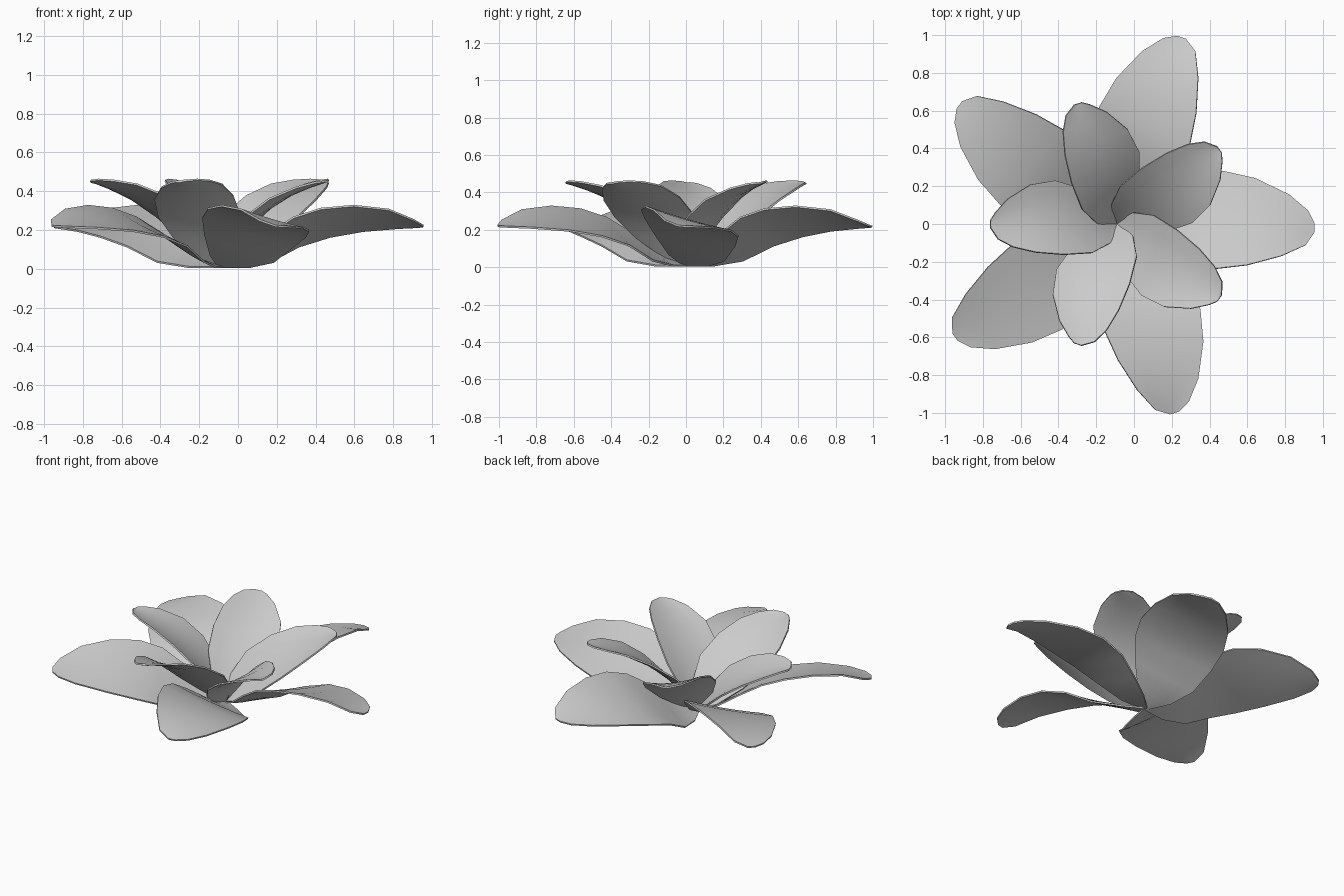
import bpy, bmesh, math
from mathutils import Vector

if "Cube" in bpy.data.objects:
    bpy.data.objects.remove(bpy.data.objects["Cube"])

CENTRE = Vector((-0.09, 0.0, 0.0))
ACROSS = 6

# Rows from base to tip: left edge (along, out, height), right edge (along, out, height)
OUTER = [
    ((0.00, 0.015, 0.008), (0.00, -0.015, 0.012)),
    ((0.11, 0.12, 0.008), (0.11, -0.09, 0.07)),
    ((0.25, 0.21, 0.035), (0.25, -0.165, 0.18)),
    ((0.40, 0.27, 0.115), (0.38, -0.215, 0.265)),
    ((0.56, 0.288, 0.165), (0.52, -0.23, 0.31)),
    ((0.73, 0.252, 0.195), (0.69, -0.208, 0.325)),
    ((0.91, 0.168, 0.21), (0.87, -0.158, 0.305)),
    ((1.01, 0.085, 0.215), (1.00, -0.098, 0.25)),
    ((1.045, 0.02, 0.218), (1.045, -0.03, 0.222)),
]
INNER = [
    ((0.00, 0.02, 0.035), (0.00, -0.012, 0.012)),
    ((0.035, 0.10, 0.15), (0.07, -0.09, 0.05)),
    ((0.13, 0.152, 0.275), (0.20, -0.19, 0.16)),
    ((0.28, 0.162, 0.375), (0.33, -0.23, 0.27)),
    ((0.43, 0.15, 0.435), (0.46, -0.208, 0.36)),
    ((0.55, 0.122, 0.455), (0.58, -0.132, 0.42)),
    ((0.63, 0.08, 0.46), (0.645, -0.06, 0.445)),
    ((0.67, 0.02, 0.455), (0.67, -0.02, 0.45)),
]


def petal(name, rows, angle, cup):
    """Sheet lofted between two edge curves, then given a thin rim."""
    bm = bmesh.new()
    grid = []
    for left, right in rows:
        a, b = Vector(left), Vector(right)
        line = []
        for j in range(ACROSS + 1):
            t = j / ACROSS
            p = a.lerp(b, t)
            p.z -= cup * (a - b).length * 4 * t * (1 - t)
            p.z = max(p.z, 0.006)
            line.append(bm.verts.new(p))
        grid.append(line)
    for r0, r1 in zip(grid, grid[1:]):
        for j in range(ACROSS):
            bm.faces.new((r0[j], r0[j + 1], r1[j + 1], r1[j]))
    bmesh.ops.recalc_face_normals(bm, faces=bm.faces)
    mesh = bpy.data.meshes.new(name)
    bm.to_mesh(mesh)
    bm.free()
    ob = bpy.data.objects.new(name, mesh)
    bpy.context.collection.objects.link(ob)
    ob.location = CENTRE
    ob.rotation_euler.z = angle
    rim = ob.modifiers.new("thickness", 'SOLIDIFY')
    rim.thickness = 0.01
    rim.offset = 0
    bpy.ops.object.select_all(action='DESELECT')
    ob.select_set(True)
    bpy.context.view_layer.objects.active = ob
    bpy.ops.object.modifier_apply(modifier=rim.name)
    bpy.ops.object.shade_smooth_by_angle(angle=math.radians(40))


# Two rings of five twisted petals, staggered by half a step
for k in range(5):
    petal(f"outer_petal_{k + 1}", OUTER, math.radians(72 * k - 0.8), 0.02)
    petal(f"inner_petal_{k + 1}", INNER, math.radians(72 * k + 36), 0.07)
